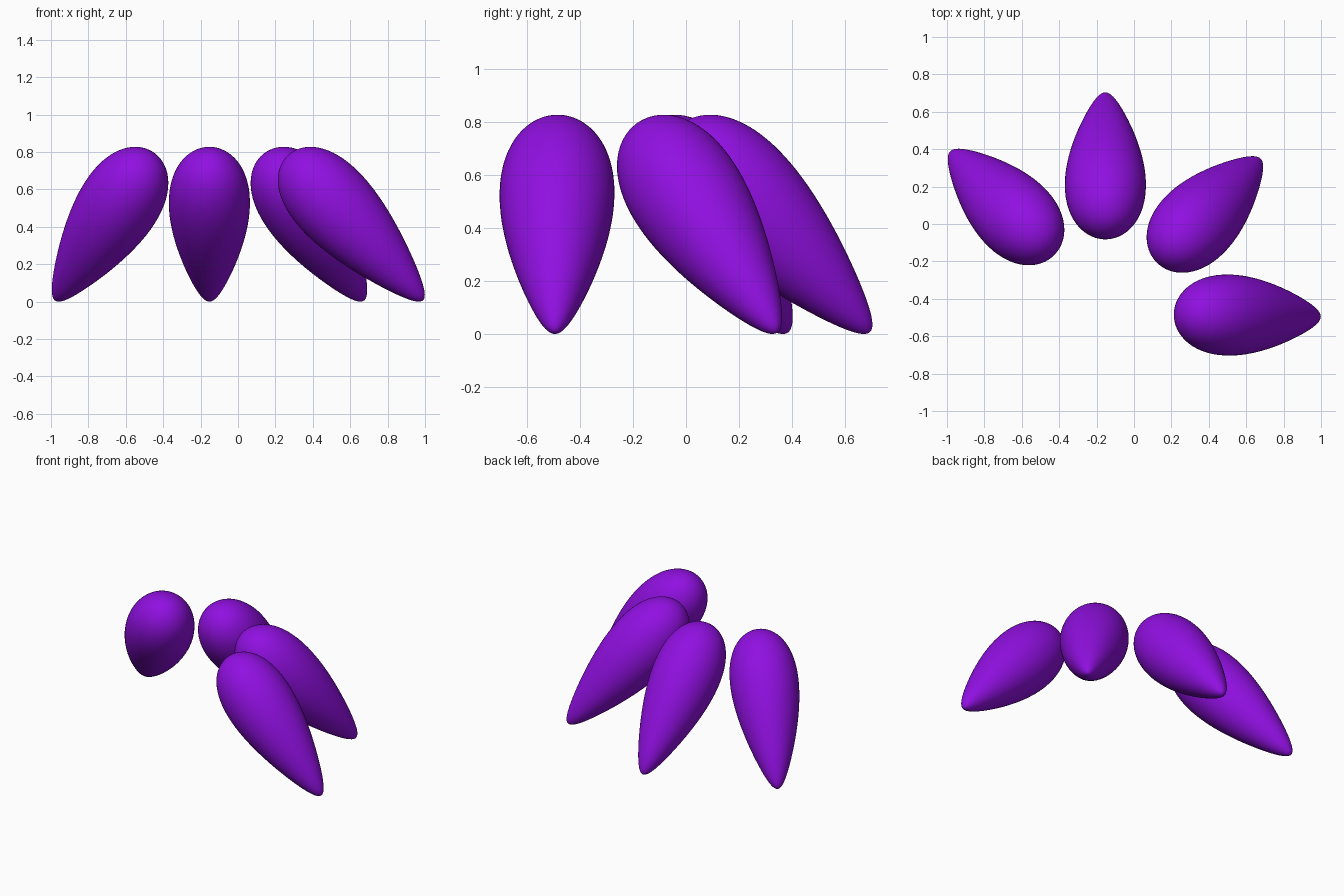
import bpy
from math import radians

if "Cube" in bpy.data.objects:
    bpy.data.objects.remove(bpy.data.objects["Cube"])

A, B, TAPER = 0.53, 0.20, 0.45   # half length, radius, taper toward the tip

mat = bpy.data.materials.new("purple")
mat.diffuse_color = (0.28, 0.005, 0.75, 1)
mat.use_nodes = True
mat.node_tree.nodes["Principled BSDF"].inputs["Base Color"].default_value = mat.diffuse_color


def petal(name, x, y, yaw):
    """Teardrop leaning back 43 degrees, tip pointing down along the yaw heading."""
    bpy.ops.mesh.primitive_uv_sphere_add(segments=64, ring_count=48, radius=1)
    ob = bpy.context.object
    ob.name = name
    # taper the sphere into a teardrop
    for v in ob.data.vertices:
        k = B * (1 + TAPER * v.co.z)
        v.co = (v.co.x * k, v.co.y * k, v.co.z * A)
    ob.location = (x, y, 0.395)
    ob.rotation_euler = (0, radians(-43), radians(yaw))
    ob.data.materials.append(mat)
    bpy.ops.object.shade_smooth()


# four petals fanned around an arc
petal("petal_left", -0.72, 0.127, 135)
petal("petal_back", -0.153, 0.333, 90)
petal("petal_back_right", 0.415, 0.087, 45)
petal("petal_right", 0.628, -0.489, -1)
